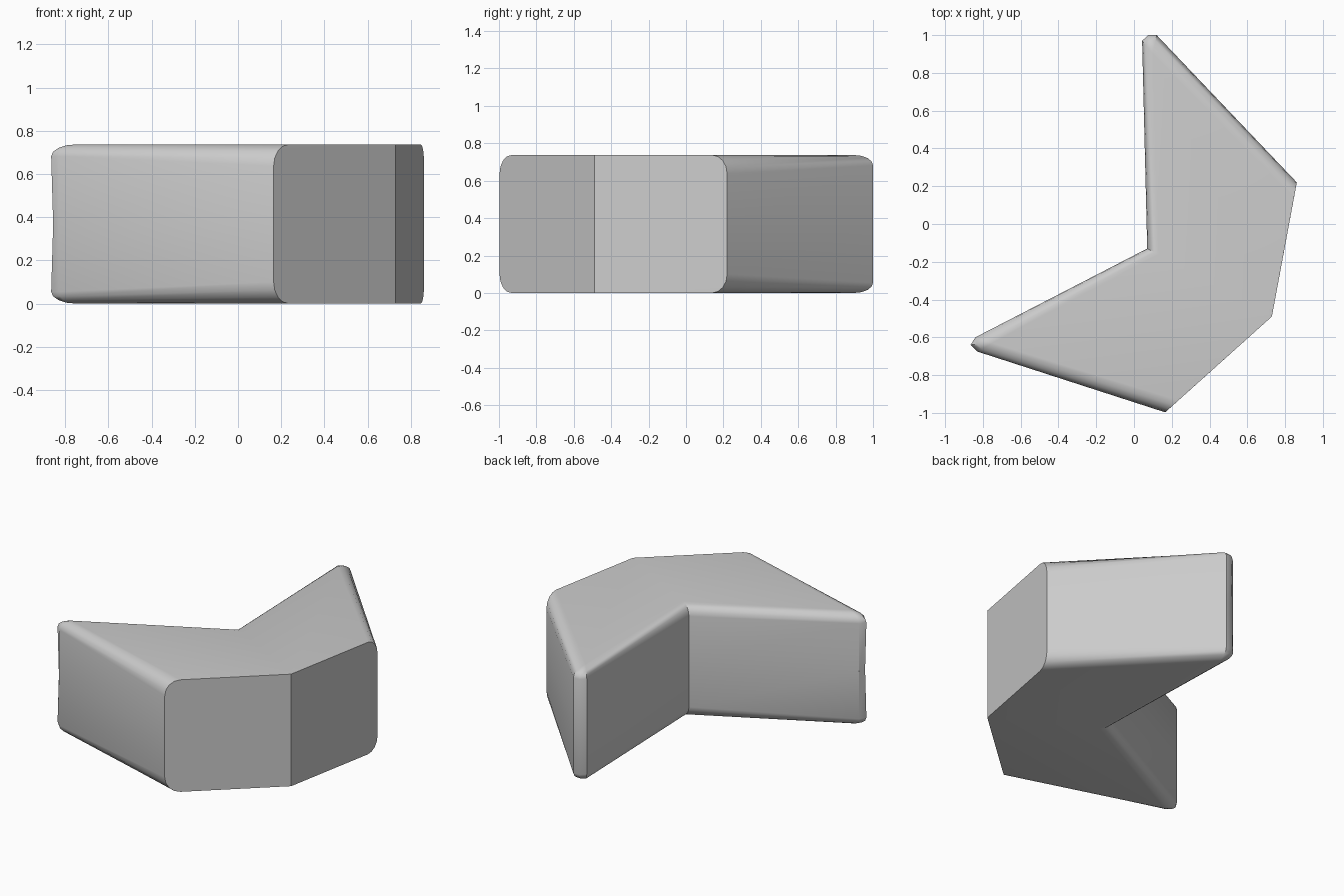
import bpy, bmesh, math

if "Cube" in bpy.data.objects:
    bpy.data.objects.remove(bpy.data.objects["Cube"])

H = 0.737
SEGMENTS = 4

# Outline corners: wall position, cap position, depth of the rounded edge, mid-height pinch
OUTLINE = [
    ((0.165, -0.997), (0.235, -0.934), 0.10, 0),
    ((0.73, -0.49), (0.73, -0.49), 0.0, 0),
    ((0.862, 0.22), (0.847, 0.14), 0.10, 0),
    ((0.12, 1.00), (0.10, 0.90), 0.055, 0),
    ((0.075, 1.00), (0.10, 0.90), 0.055, 1),
    ((0.043, 0.97), (0.10, 0.90), 0.055, 0),
    ((0.07, -0.13), (0.13, -0.16), 0.07, 0),
    ((-0.84, -0.60), (-0.75, -0.63), 0.055, 0),
    ((-0.865, -0.64), (-0.75, -0.63), 0.055, 1),
    ((-0.83, -0.675), (-0.75, -0.63), 0.055, 0),
]


def column(wall, cap, depth, pinch):
    """Points from bottom cap to top cap at one outline corner."""
    quarter = []
    for i in range(SEGMENTS + 1):
        a = math.pi / 2 * i / SEGMENTS
        x, y = (c + (w - c) * math.sin(a) for w, c in zip(wall, cap))
        quarter.append((x, y, depth * (1 - math.cos(a))))
    k = 0.08 * pinch
    middle = [(*(w + (c - w) * k for w, c in zip(wall, cap)), H / 2)]
    return quarter + middle + [(x, y, H - z) for x, y, z in reversed(quarter)]


# Angled block with rounded arms and plain outer corner faces
bm = bmesh.new()
cols = [[bm.verts.new(p) for p in column(*corner)] for corner in OUTLINE]
n = len(cols)
for i in range(n):
    a, b = cols[i], cols[(i + 1) % n]
    for j in range(len(a) - 1):
        bm.faces.new((a[j], b[j], b[j + 1], a[j + 1]))
bm.faces.new([c[-1] for c in cols])
bm.faces.new([c[0] for c in reversed(cols)])
bmesh.ops.remove_doubles(bm, verts=bm.verts, dist=0.0005)
bmesh.ops.recalc_face_normals(bm, faces=bm.faces)

mesh = bpy.data.meshes.new("angled_block")
bm.to_mesh(mesh)
bm.free()
block = bpy.data.objects.new("angled_block", mesh)
bpy.context.collection.objects.link(block)
bpy.context.view_layer.objects.active = block
block.select_set(True)
bpy.ops.object.shade_smooth_by_angle(angle=math.radians(35))
